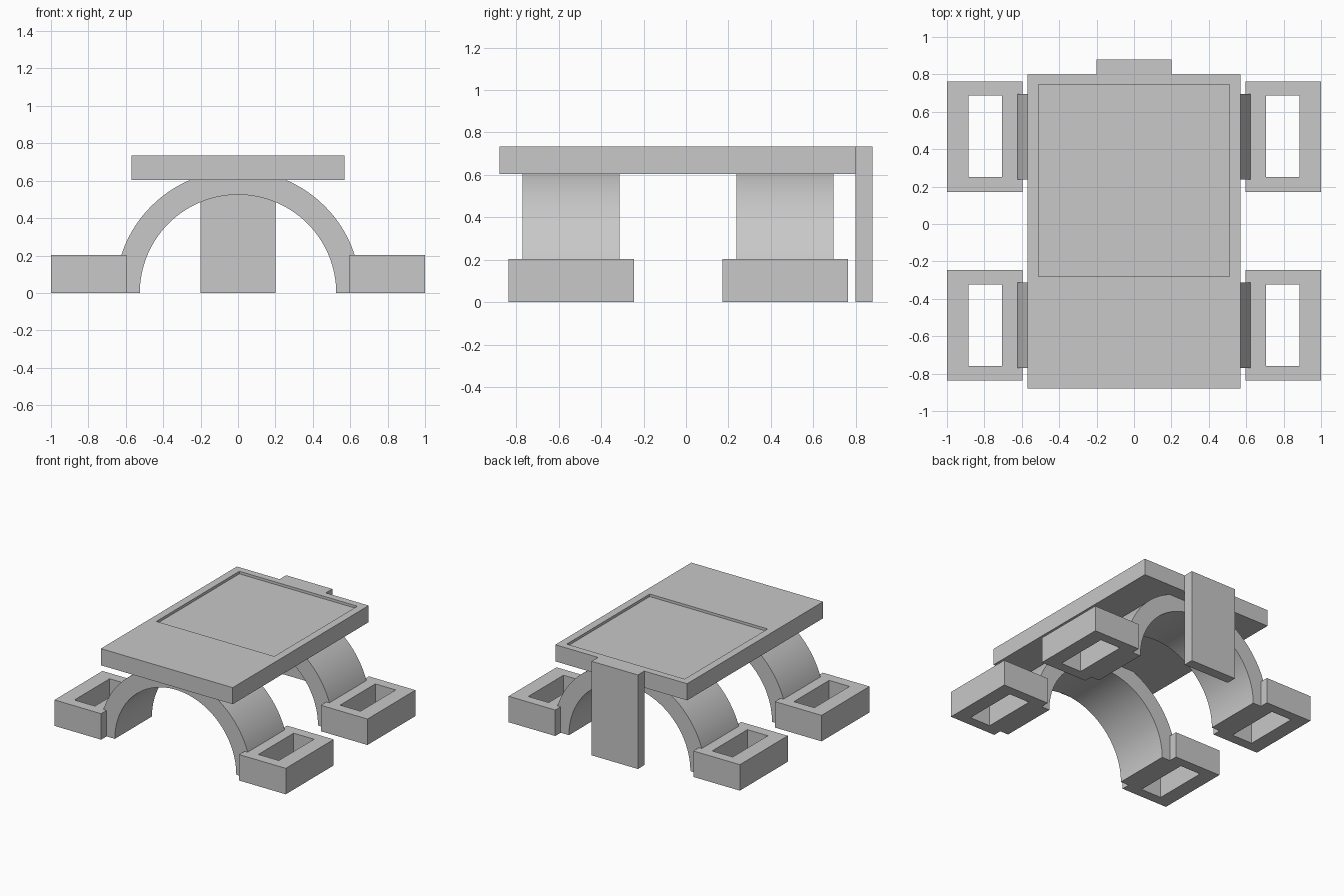
import bpy, bmesh, math
from mathutils import Vector, Matrix

cube = bpy.data.objects.get("Cube")
if cube:
    bpy.data.objects.remove(cube, do_unlink=True)

# Single flat grey for the whole structure
grey = bpy.data.materials.new("light_grey")
grey.use_nodes = True
colour = (0.58, 0.58, 0.58, 1)
grey.diffuse_color = colour
grey.node_tree.nodes["Principled BSDF"].inputs["Base Color"].default_value = colour


def finish(name, bm):
    bmesh.ops.recalc_face_normals(bm, faces=bm.faces)
    mesh = bpy.data.meshes.new(name)
    bm.to_mesh(mesh)
    bm.free()
    mesh.materials.append(grey)
    obj = bpy.data.objects.new(name, mesh)
    bpy.context.collection.objects.link(obj)
    return obj


def box_mesh(x, y, z):
    """Box from (min, max) ranges on each axis."""
    bm = bmesh.new()
    lo, hi = Vector((x[0], y[0], z[0])), Vector((x[1], y[1], z[1]))
    bmesh.ops.create_cube(bm, size=1, matrix=Matrix.Translation((lo + hi) / 2)
                          @ Matrix.Diagonal((*(hi - lo), 1)))
    return bm


def inset_rect(bm, side, x, y):
    """Inset the top (1) or bottom (-1) face to a given rectangle."""
    bm.normal_update()
    face = next(f for f in bm.faces if f.normal.z * side > 0.9)
    mid = face.calc_center_median()
    bmesh.ops.inset_individual(bm, faces=[face], thickness=0.02)
    for v in face.verts:
        v.co.x = x[0] if v.co.x < mid.x else x[1]
        v.co.y = y[0] if v.co.y < mid.y else y[1]
    return face


# Deck with a shallow recessed panel
bm = box_mesh((-0.57, 0.57), (-0.88, 0.80), (0.605, 0.735))
panel = inset_rect(bm, 1, (-0.51, 0.51), (-0.28, 0.745))
floor = bmesh.ops.extrude_discrete_faces(bm, faces=[panel])["faces"][0]
bmesh.ops.translate(bm, verts=floor.verts, vec=(0, 0, -0.02))
finish("deck", bm)

# Upright plate at the back
finish("back_plate", box_mesh((-0.20, 0.20), (0.80, 0.88), (0, 0.735)))


def arch(name, y0, y1, inner=0.525, outer=0.656):
    bm = bmesh.new()
    profile = [bm.verts.new(p) for p in
               ((inner, y0, 0), (outer, y0, 0), (outer, y1, 0), (inner, y1, 0))]
    start = bm.faces.new(profile)
    copy = bmesh.ops.duplicate(bm, geom=[start])["geom"]
    bmesh.ops.spin(bm, geom=copy, cent=(0, 0, 0), axis=(0, -1, 0),
                   angle=math.pi, steps=64)
    bmesh.ops.remove_doubles(bm, verts=bm.verts, dist=0.0001)
    # Drop any face left inside the solid at the starting section
    inside = [f for f in bm.faces if all(len(e.link_faces) > 2 for e in f.edges)]
    bmesh.ops.delete(bm, geom=inside, context="FACES_ONLY")
    obj = finish(name, bm)
    bpy.ops.object.select_all(action="DESELECT")
    obj.select_set(True)
    bpy.context.view_layer.objects.active = obj
    bpy.ops.object.shade_smooth_by_angle(angle=math.radians(30))


def foot(name, side, y0, y1):
    def span(a, b):
        return tuple(sorted((a * side, b * side)))
    bm = box_mesh(span(0.597, 1), (y0, y1), (0, 0.203))
    hole = [inset_rect(bm, s, span(0.707, 0.884), (y0 + 0.08, y1 - 0.077))
            for s in (1, -1)]
    rims = [e for f in hole for e in f.edges]
    bmesh.ops.delete(bm, geom=hole, context="FACES_ONLY")
    bmesh.ops.bridge_loops(bm, edges=rims)
    finish(name, bm)


# Arched legs, each ending in a pair of hollow feet
for place, y in (("front", -0.542), ("back", 0.467)):
    arch(place + "_arch", y - 0.229, y + 0.229)
    for label, side in (("left", 1), ("right", -1)):
        foot(f"{place}_{label}_foot", side, y - 0.296, y + 0.296)
